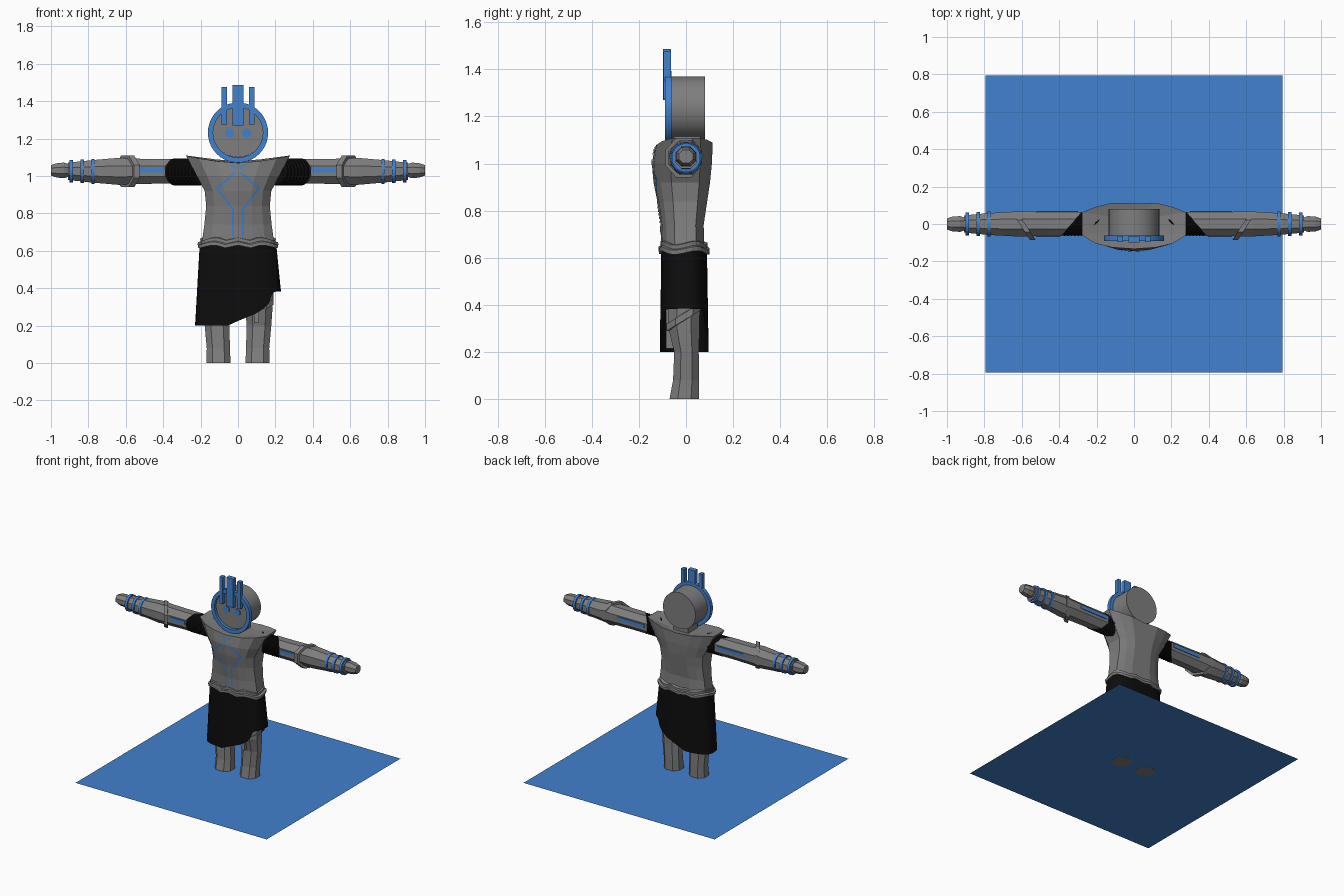
import bpy, bmesh, math
from mathutils import Vector
from mathutils.bvhtree import BVHTree

if "Cube" in bpy.data.objects:
    bpy.data.objects.remove(bpy.data.objects["Cube"])


def material(name, rgb):
    m = bpy.data.materials.new(name)
    m.diffuse_color = (*rgb, 1)
    m.use_nodes = True
    m.node_tree.nodes["Principled BSDF"].inputs["Base Color"].default_value = m.diffuse_color
    return m


GREY = material("armour grey", (0.21, 0.21, 0.21))
BLUE = material("bright blue", (0.055, 0.22, 0.61))
BLACK = material("black cloth", (0.004, 0.004, 0.004))


def finish(name, bm, mat, smooth=False):
    bmesh.ops.recalc_face_normals(bm, faces=bm.faces)
    me = bpy.data.meshes.new(name)
    bm.to_mesh(me)
    bm.free()
    me.materials.append(mat)
    ob = bpy.data.objects.new(name, me)
    bpy.context.collection.objects.link(ob)
    if smooth:
        bpy.context.view_layer.objects.active = ob
        ob.select_set(True)
        bpy.ops.object.shade_smooth_by_angle(angle=math.radians(30))
        ob.select_set(False)
    return ob


def loft(name, rings, mat, caps=True, closed=False, smooth=False):
    """Skin a list of equal rings of points."""
    bm = bmesh.new()
    vs = [[bm.verts.new(p) for p in r] for r in rings]
    n = len(vs[0])
    pairs = list(zip(vs, vs[1:])) + ([(vs[-1], vs[0])] if closed else [])
    for a, b in pairs:
        for i in range(n):
            j = (i + 1) % n
            bm.faces.new((a[i], a[j], b[j], b[i]))
    if caps and not closed:
        bm.faces.new(vs[0])
        bm.faces.new(vs[-1])
    return finish(name, bm, mat, smooth)


def box(name, lo, hi, mat):
    lo, hi = Vector(lo), Vector(hi)
    bm = bmesh.new()
    bmesh.ops.create_cube(bm, size=1)
    for v in bm.verts:
        v.co = Vector((lo[k] + (v.co[k] + 0.5) * (hi[k] - lo[k]) for k in range(3)))
    return finish(name, bm, mat)


def circle_y(cx, cz, r, y, n=40):
    return [(cx + r * math.cos(2 * math.pi * i / n), y, cz + r * math.sin(2 * math.pi * i / n))
            for i in range(n)]


def circle_x(x, ry, rz, cz=1.025, n=8, slant=0.0, s=1, cy=0.0):
    """Ring around an arm; slant shifts x with depth."""
    pts = []
    for i in range(n):
        a = 2 * math.pi * (i + 0.5) / n
        k = 1 / math.cos(math.pi / n) if n <= 8 else 1
        y, z = ry * k * math.cos(a), rz * k * math.sin(a)
        y, z = max(-ry, min(ry, y)), max(-rz, min(rz, z))
        pts.append((s * (x + slant * y), cy + y, cz + z))
    return pts


# Floor sheet
bm = bmesh.new()
bmesh.ops.create_grid(bm, x_segments=1, y_segments=1, size=0.795)
for v in bm.verts:
    v.co.z = 0.001
finish("floor_sheet", bm, BLUE)

# Torso: faceted sections, half template mirrored in x
HALF = [(0, -1), (0.42, -0.94), (0.75, -0.78), (1, -0.45), (1, 0.55), (0.75, 0.8), (0.42, 1), (0, 1)]
FULL = HALF + [(-x, y) for x, y in HALF[-2:0:-1]]


def section(z, w, front, back):
    return [(x * w, y * (front if y < 0 else back), z) for x, y in FULL]


levels = [(0.63, 0.195, 0.105, 0.078), (0.74, 0.18, 0.108, 0.075), (0.84, 0.17, 0.122, 0.09),
          (0.92, 0.178, 0.138, 0.102), (1.0, 0.22, 0.145, 0.11)]
rings = [section(*l) for l in levels]
shoulder = [(x, y, 1.08 + 0.13 * max(0, abs(x) - 0.05) + 0.12 * min(0, y + 0.05))
            for x, y, z in section(0, 0.277, 0.133, 0.113)]
collar = [(x * 0.42, y * 0.62, 1.072) for x, y, z in shoulder]
torso = loft("torso", rings + [shoulder, collar], GREY)

# Chest inlays: ribbons laid on the torso front
bm = bmesh.new()
bm.from_mesh(torso.data)
tree = BVHTree.FromBMesh(bm)
bm.free()


def inlay(name, path, width, mat):
    bm = bmesh.new()
    for (x0, z0), (x1, z1) in zip(path, path[1:]):
        d = Vector((x1 - x0, z1 - z0)).normalized() * width / 2
        row = []
        for i in range(13):
            t = i / 12
            x, z = x0 + (x1 - x0) * t, z0 + (z1 - z0) * t
            pair = []
            for px, pz in ((x - d.y, z + d.x), (x + d.y, z - d.x)):
                hit = tree.ray_cast(Vector((px, -1, pz)), Vector((0, 1, 0)))[0]
                pair.append(bm.verts.new((px, (hit.y if hit else -0.12) - 0.004, pz)))
            row.append(pair)
        for a, b in zip(row, row[1:]):
            bm.faces.new((a[0], a[1], b[1], b[0]))
    finish(name, bm, mat)


for s, side in ((1, "left"), (-1, "right")):
    inlay(side + "_chest_line", [(s * 0.012, 1.02), (s * 0.112, 0.935), (s * 0.026, 0.82), (s * 0.026, 0.67)],
          0.011, BLUE)
    inlay(side + "_collar_line", [(s * 0.036, 1.06), (s * 0.008, 1.04)], 0.012, BLUE)


# Skirt with slanted hem and belt, on rounded-box outlines
def rounded(w, d, n=48):
    out = []
    for i in range(n):
        a = 2 * math.pi * i / n
        c, s = math.cos(a), math.sin(a)
        out.append((w * math.copysign(abs(c) ** 0.7, c), d * math.copysign(abs(s) ** 0.7, s) - 0.008))
    return out


HEM = [(-0.3, 0.2), (-0.05, 0.2), (0.02, 0.235), (0.1, 0.265), (0.16, 0.31), (0.185, 0.38), (0.3, 0.39)]


def hem(x):
    for (x0, z0), (x1, z1) in zip(HEM, HEM[1:]):
        if x <= x1:
            return z0 + (z1 - z0) * (x - x0) / (x1 - x0)
    return HEM[-1][1]


top, low = rounded(0.205, 0.097), rounded(0.23, 0.103)
rings = []
for k in range(7):
    t = k / 6
    ring = []
    for (ax, ay), (bx, by) in zip(top, low):
        ripple = 1 + 0.008 * t * math.sin(9 * math.atan2(by, bx))
        ring.append(((ax + (bx - ax) * t) * ripple, (ay + (by - ay) * t) * ripple,
                     0.63 + (hem(bx) - 0.63) * t))
    rings.append(ring)
loft("skirt", rings, BLACK, caps=False, smooth=True)


def wavy(w, d, z):
    return [(x, y, z + 0.008 * math.sin(7 * math.atan2(y, x))) for x, y in rounded(w, d, 32)]


loft("belt", [wavy(0.18, 0.085, 0.625), wavy(0.214, 0.108, 0.622), wavy(0.216, 0.108, 0.64),
              wavy(0.2, 0.1, 0.645), wavy(0.202, 0.1, 0.662), wavy(0.17, 0.08, 0.67)], GREY)

# Head: drum, ring, crest bars, eyes and neck
HZ = 1.235
loft("head", [circle_y(0, HZ, 0.135, -0.07), circle_y(0, HZ, 0.135, 0.08)], GREY, smooth=True)
loft("face_ring", [circle_y(0, HZ - 0.003, r, y) for r, y in
                   ((0.133, -0.09), (0.161, -0.09), (0.161, -0.062), (0.133, -0.062))],
     BLUE, closed=True, smooth=True)
box("neck", (-0.06, -0.05, 1.05), (0.06, 0.06, 1.13), GREY)
box("middle_crest_bar", (-0.029, -0.098, 1.27), (0.029, -0.064, 1.486), BLUE)
for s, side in ((1, "left"), (-1, "right")):
    xs = sorted((s * 0.06, s * 0.087))
    box(side + "_crest_bar", (xs[0], -0.096, 1.275), (xs[1], -0.064, 1.475), BLUE)
    loft(side + "_eye", [circle_y(s * 0.045, 1.23, 0.025, -0.076, 12),
                         circle_y(s * 0.045, 1.23, 0.025, -0.069, 12)], BLUE)

# Arms and legs, one pass per side
for s, side in ((1, "left"), (-1, "right")):
    # ribbed cloth joint at the shoulder
    ribs = [circle_x(0.2 + 0.009 * i, 0.061 + 0.004 * (i % 2), 0.069 + 0.004 * (i % 2), 1.022, 24, -0.85, s)
            for i in range(16)]
    loft(side + "_shoulder_joint", ribs, BLACK)
    # upper arm, forearm, hand
    arm = [(0.335, 0.064, 0.066, -0.85), (0.45, 0.064, 0.066, -0.2), (0.56, 0.066, 0.068, 0),
           (0.64, 0.066, 0.072, 0), (0.78, 0.058, 0.06, 0), (0.91, 0.046, 0.046, 0)]
    loft(side + "_arm", [circle_x(x, ry, rz, 1.025, 8, k, s) for x, ry, rz, k in arm], GREY)
    hand = [(0.905, 0.034, 0.034), (0.93, 0.042, 0.042), (0.97, 0.04, 0.038), (1.0, 0.03, 0.028)]
    loft(side + "_hand", [circle_x(x, ry, rz, 1.03, 8, 0, s) for x, ry, rz in hand], GREY)
    # slanted elbow band and front elbow plate
    band = [(0.575, 0.064, 0.066), (0.575, 0.076, 0.084), (0.605, 0.076, 0.084), (0.605, 0.064, 0.066)]
    loft(side + "_elbow_band", [circle_x(x, ry, rz, 1.025, 8, 0.65, s, -0.01) for x, ry, rz in band],
         GREY, closed=True)
    # bracelets
    for i, (x, r) in enumerate(((0.775, 0.067), (0.832, 0.064), (0.892, 0.061))):
        prof = [(x - 0.009, r - 0.02), (x - 0.009, r), (x + 0.009, r), (x + 0.009, r - 0.02)]
        loft(f"{side}_bracelet_{i + 1}", [circle_x(px, q, q, 1.025, 24, 0, s) for px, q in prof],
             BLUE, closed=True)
    # stripes on the front and back of the upper arm
    for y, x0, part in ((-0.066, 0.395, "front"), (0.066, 0.3, "back")):
        xs = sorted((s * x0, s * 0.525))
        box(f"{side}_{part}_arm_stripe", (xs[0], y - 0.003, 1.02), (xs[1], y + 0.003, 1.045), BLUE)
    # leg
    leg = []
    for z, cx, w, y0, y1 in ((0, 0.104, 0.064, -0.07, 0.056), (0.08, 0.105, 0.062, -0.055, 0.056),
                             (0.2, 0.112, 0.066, -0.05, 0.054), (0.3, 0.112, 0.073, -0.075, 0.058),
                             (0.6, 0.105, 0.085, -0.08, 0.06)):
        cy, d = (y0 + y1) / 2, (y1 - y0) / 2
        leg.append([(s * (cx + w * u), cy + d * v, z) for u, v in
                    ((1, .45), (.5, 1), (-.5, 1), (-1, .45), (-1, -.45), (-.5, -1), (.5, -1), (1, -.45))])
    loft(side + "_leg", leg, GREY)

# Thigh strap on the bared leg
box("strap_end", (0.085, -0.085, 0.215), (0.112, -0.055, 0.39), GREY)
strap = []
for w, d, dz in ((0.068, 0.06, 0), (0.079, 0.074, 0), (0.079, 0.074, 0.03), (0.068, 0.06, 0.03)):
    strap.append([(0.112 + w * u, -0.008 + d * v, 0.335 + 0.045 * v + dz) for u, v in
                  ((1, .5), (.5, 1), (-.5, 1), (-1, .5), (-1, -.5), (-.5, -1), (.5, -1), (1, -.5))])
loft("thigh_strap", strap, GREY, closed=True)
